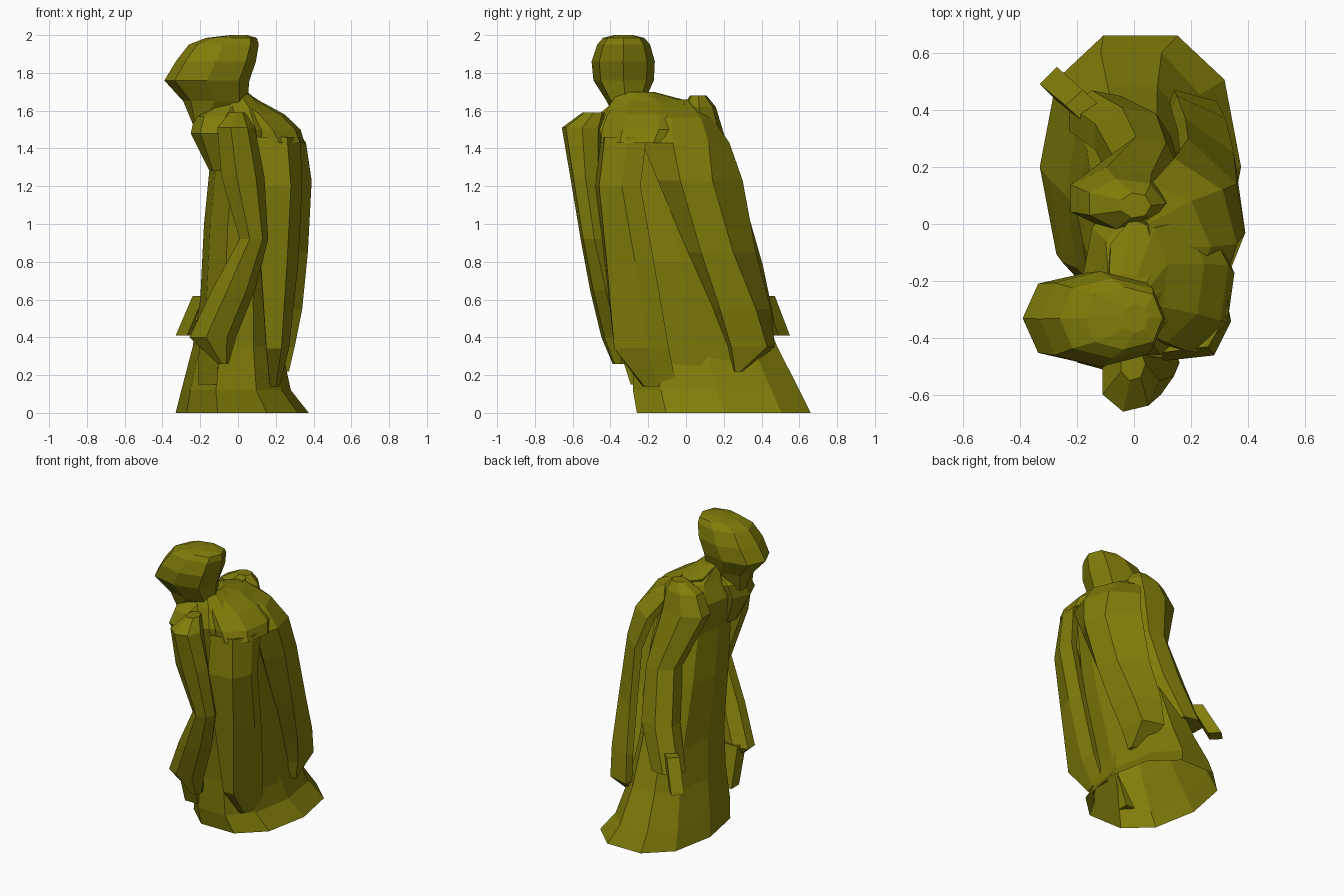
import bpy, bmesh
from math import sin, cos, pi

olive = bpy.data.materials.new("olive")
olive.diffuse_color = (0.216, 0.205, 0.003, 1)


def make(name, bm):
    bm.normal_update()
    me = bpy.data.meshes.new(name)
    bm.to_mesh(me)
    bm.free()
    me.materials.append(olive)
    ob = bpy.data.objects.new(name, me)
    bpy.context.collection.objects.link(ob)
    return ob


def bend(v, p):
    return abs(v) ** p * (1 if v > 0 else -1)


def loft(name, rings, n=8, p=1.0, phase=0.0, bottom=True):
    """Body through horizontal rings (z, x0, x1, y0, y1), lowest ring first."""
    rings = sorted(rings)
    bm = bmesh.new()
    rows = []
    for z, x0, x1, y0, y1 in rings:
        row = []
        for k in range(n):
            a = 2 * pi * (k + phase) / n
            row.append(bm.verts.new(((x0 + x1) / 2 + (x1 - x0) / 2 * bend(cos(a), p),
                                     (y0 + y1) / 2 + (y1 - y0) / 2 * bend(sin(a), p), z)))
        rows.append(row)
    for a, b in zip(rows, rows[1:]):
        for k in range(n):
            m = (k + 1) % n
            bm.faces.new((a[k], a[m], b[m], b[k]))
    if bottom:
        bm.faces.new(rows[0][::-1])
    bm.faces.new(rows[-1])
    return make(name, bm)


def panel(name, rows, thick=0.05):
    """Hanging cloth: rows of (z, (x, y), ...) thickened inwards."""
    bm = bmesh.new()
    grid = [[bm.verts.new((x, y, r[0])) for x, y in r[1:]] for r in rows]
    for a, b in zip(grid, grid[1:]):
        for j in range(len(a) - 1):
            bm.faces.new((a[j], b[j], b[j + 1], a[j + 1]))
    ob = make(name, bm)
    mod = ob.modifiers.new("thickness", "SOLIDIFY")
    mod.thickness = thick
    mod.offset = -1
    return ob


# Long robe, open underneath, leaning towards -y as it rises
loft("robe", [
    (0.00, -0.33, 0.375, -0.28, 0.68),
    (0.12, -0.30, 0.28, -0.30, 0.62),
    (0.35, -0.24, 0.23, -0.30, 0.50),
    (0.60, -0.20, 0.21, -0.32, 0.40),
    (1.00, -0.18, 0.22, -0.38, 0.25),
    (1.30, -0.15, 0.24, -0.44, 0.14),
    (1.50, -0.18, 0.22, -0.47, 0.09),
    (1.62, -0.12, 0.14, -0.42, 0.02),
    (1.70, -0.10, 0.05, -0.36, -0.18)], 10, 0.85, bottom=False)

# Collar and chest fold under the chin
loft("chest_fold", [
    (1.28, -0.15, -0.05, -0.42, -0.26),
    (1.48, -0.25, 0.02, -0.52, -0.20),
    (1.57, -0.23, 0.04, -0.48, -0.18),
    (1.65, -0.10, 0.04, -0.38, -0.22)], 7, phase=0.5)

# Mantle over the shoulders
loft("mantle", [
    (1.43, 0.02, 0.355, -0.455, 0.02),
    (1.50, -0.04, 0.335, -0.45, 0.06),
    (1.58, -0.09, 0.25, -0.42, 0.05),
    (1.65, -0.10, 0.12, -0.38, 0.02),
    (1.70, -0.10, 0.04, -0.34, -0.17)], 8, phase=0.25, bottom=False)

# Bowed hooded head facing -x
loft("head", [
    (1.53, -0.24, -0.14, -0.36, -0.27),
    (1.65, -0.29, 0.05, -0.42, -0.22),
    (1.76, -0.39, 0.06, -0.49, -0.17),
    (1.86, -0.33, 0.095, -0.50, -0.165),
    (1.95, -0.26, 0.11, -0.47, -0.19),
    (1.985, -0.17, 0.10, -0.44, -0.22),
    (2.00, -0.04, 0.05, -0.38, -0.28)], 8, 0.8)

# Sleeves
loft("right_sleeve", [
    (1.59, -0.05, 0.04, -0.55, -0.43),
    (1.51, -0.12, 0.09, -0.66, -0.44),
    (1.25, -0.10, 0.14, -0.615, -0.45),
    (0.92, 0.00, 0.16, -0.56, -0.41),
    (0.65, -0.15, 0.09, -0.51, -0.34),
    (0.40, -0.27, -0.01, -0.45, -0.28),
    (0.26, -0.11, -0.05, -0.39, -0.29)], 7)
loft("left_sleeve", [
    (1.68, -0.05, 0.06, 0.02, 0.11),
    (1.62, -0.17, 0.11, -0.02, 0.16),
    (1.49, -0.24, 0.13, -0.02, 0.20),
    (1.13, -0.09, 0.16, 0.08, 0.31),
    (0.78, -0.15, 0.13, 0.20, 0.41),
    (0.49, -0.24, 0.00, 0.27, 0.47)], 7)

# Hands
loft("right_hand", [
    (0.42, -0.23, -0.07, -0.40, -0.26),
    (0.15, -0.23, -0.09, -0.31, -0.19)], 4, phase=0.5)
loft("left_hand", [
    (0.62, -0.24, -0.12, 0.36, 0.47),
    (0.41, -0.33, -0.21, 0.43, 0.55)], 4)

# Cape panels down the back
panel("cape_wide", [
    (1.66, (0.02, -0.16), (0.06, -0.08), (0.05, 0.0), (0.0, 0.06)),
    (1.56, (0.20, -0.22), (0.27, -0.08), (0.20, 0.08), (0.06, 0.14)),
    (1.43, (0.31, -0.23), (0.36, -0.07), (0.31, 0.12), (0.14, 0.23)),
    (1.23, (0.30, -0.15), (0.39, -0.03), (0.36, 0.14), (0.19, 0.30)),
    (0.85, (0.28, 0.01), (0.37, 0.08), (0.35, 0.25), (0.18, 0.37)),
    (0.55, (0.24, 0.14), (0.34, 0.18), (0.32, 0.37), (0.15, 0.45)),
    (0.35, (0.22, 0.22), (0.30, 0.24), (0.29, 0.43), (0.14, 0.47)),
    (0.22, (0.21, 0.25), (0.27, 0.26), (0.26, 0.29), (0.19, 0.31))], 0.05)
panel("cape_narrow", [
    (1.46, (0.10, -0.45), (0.26, -0.43), (0.33, -0.31), (0.33, -0.21)),
    (1.20, (0.10, -0.48), (0.28, -0.46), (0.34, -0.34), (0.32, -0.24)),
    (0.80, (0.12, -0.43), (0.26, -0.42), (0.32, -0.27), (0.30, -0.17)),
    (0.34, (0.15, -0.38), (0.23, -0.38), (0.27, -0.20), (0.26, -0.09)),
    (0.14, (0.17, -0.23), (0.20, -0.22), (0.22, -0.15), (0.22, -0.05))])
panel("cape_lining", [
    (1.40, (0.26, -0.26), (0.28, -0.15), (0.26, -0.05)),
    (0.80, (0.25, -0.20), (0.29, -0.03), (0.27, 0.10)),
    (0.20, (0.20, -0.14), (0.24, 0.08), (0.22, 0.27))], 0.04)
